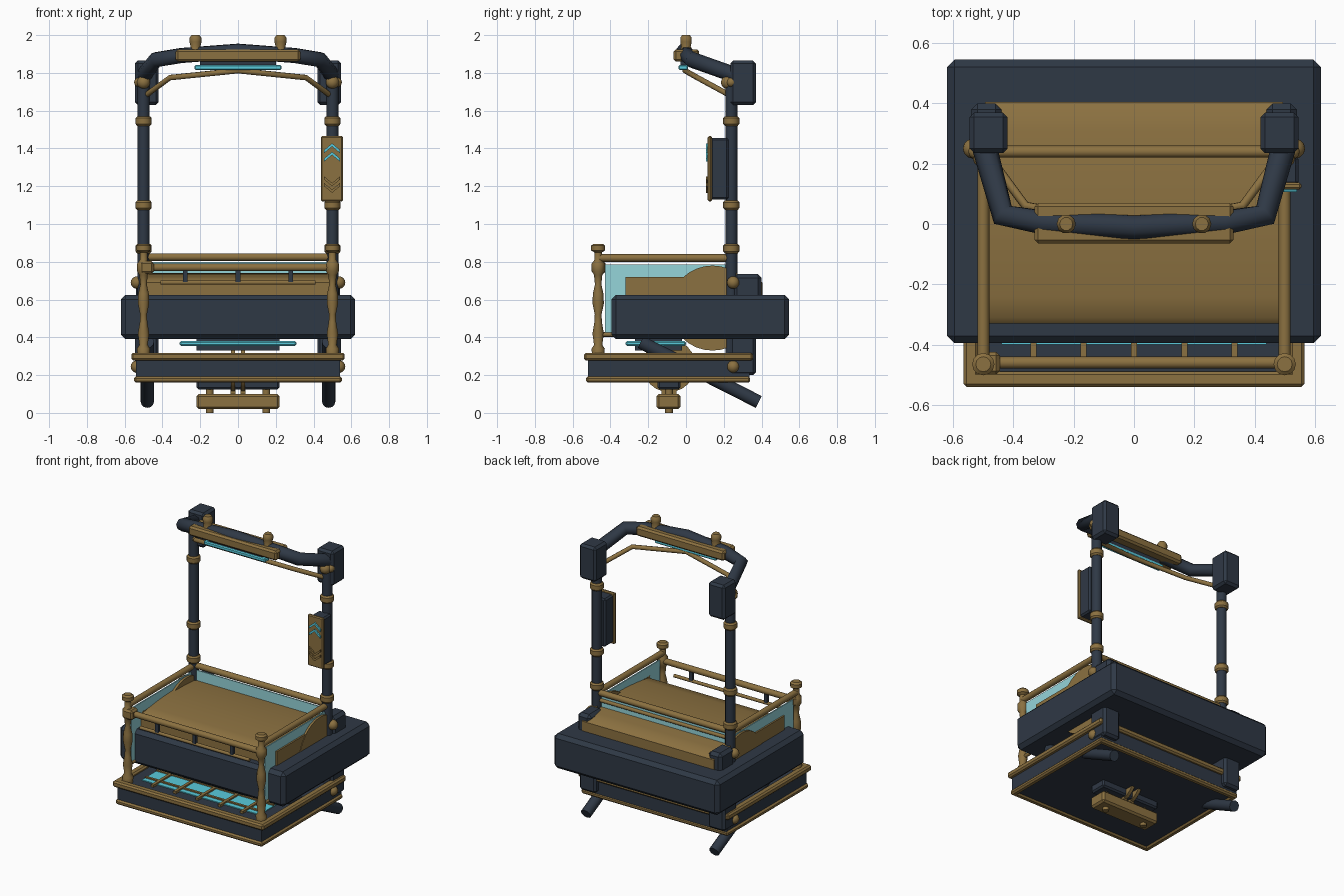
import bpy, bmesh, math
from mathutils import Vector

if "Cube" in bpy.data.objects:
    bpy.data.objects.remove(bpy.data.objects["Cube"])


def material(name, rgb):
    m = bpy.data.materials.new(name)
    m.use_nodes = True
    m.diffuse_color = (*rgb, 1)
    m.node_tree.nodes["Principled BSDF"].inputs["Base Color"].default_value = (*rgb, 1)
    return m


NAVY = material("dark navy", (0.028, 0.04, 0.06))
BRASS = material("aged brass", (0.26, 0.165, 0.052))
CYAN = material("bright cyan", (0.1, 0.6, 0.72))
GLASS = material("pale cyan glass", (0.3, 0.66, 0.7))


def finish(name, bm, mat, smooth=False):
    bmesh.ops.recalc_face_normals(bm, faces=bm.faces)
    me = bpy.data.meshes.new(name)
    bm.to_mesh(me)
    bm.free()
    me.materials.append(mat)
    ob = bpy.data.objects.new(name, me)
    bpy.context.collection.objects.link(ob)
    if smooth:
        bpy.ops.object.select_all(action="DESELECT")
        ob.select_set(True)
        bpy.context.view_layer.objects.active = ob
        bpy.ops.object.shade_smooth_by_angle(angle=math.radians(40))
    return ob


def box(name, xs, ys, zs, mat, bevel=0.0):
    """Box from three (low, high) ranges."""
    bm = bmesh.new()
    bmesh.ops.create_cube(bm, size=1)
    for v in bm.verts:
        v.co = [(a + b) / 2 + c * (b - a) for c, (a, b) in zip(v.co, (xs, ys, zs))]
    if bevel:
        bmesh.ops.bevel(bm, geom=bm.edges[:], offset=bevel, segments=1,
                        affect="EDGES", profile=0.5)
    return finish(name, bm, mat)


def rod(name, a, b, r, mat, sides=12):
    """Cylinder between two points."""
    a, b = Vector(a), Vector(b)
    bm = bmesh.new()
    bmesh.ops.create_cone(bm, cap_ends=True, segments=sides, radius1=r, radius2=r,
                          depth=(b - a).length)
    turn = (b - a).to_track_quat("Z", "Y")
    for v in bm.verts:
        v.co = turn @ v.co + (a + b) / 2
    return finish(name, bm, mat, True)


def turned(name, x, y, profile, mat, sides=12):
    """Lathe a list of (radius, height) pairs around a vertical axis."""
    bm = bmesh.new()
    rings = [[bm.verts.new((x + r * math.cos(math.tau * i / sides),
                            y + r * math.sin(math.tau * i / sides), z))
              for i in range(sides)] for r, z in profile]
    for low, high in zip(rings, rings[1:]):
        for i in range(sides):
            j = (i + 1) % sides
            bm.faces.new((low[i], low[j], high[j], high[i]))
    bm.faces.new(rings[0])
    bm.faces.new(rings[-1])
    return finish(name, bm, mat, True)


def ball(name, at, r, mat=BRASS):
    bm = bmesh.new()
    bmesh.ops.create_uvsphere(bm, u_segments=12, v_segments=8, radius=r)
    bmesh.ops.translate(bm, verts=bm.verts, vec=at)
    return finish(name, bm, mat, True)


def tube(name, points, r, mat):
    """Bent tube along a mirrored half path that ends on x = 0."""
    path = points + [(-x, y, z) for x, y, z in reversed(points[:-1])]
    cu = bpy.data.curves.new(name, "CURVE")
    cu.dimensions = "3D"
    cu.bevel_depth = r
    cu.bevel_resolution = 2
    cu.use_fill_caps = True
    sp = cu.splines.new("POLY")
    sp.points.add(len(path) - 1)
    for p, co in zip(sp.points, path):
        p.co = (*co, 1)
    cu.materials.append(mat)
    ob = bpy.data.objects.new(name, cu)
    bpy.context.collection.objects.link(ob)


def frame(name, x, y0, y1, zs, w):
    """Rectangular rim made of four bars."""
    for s in (-1, 1):
        box(name + "_side", sorted((s * x, s * (x - w))), (y0, y1), zs, BRASS, 0.01)
    box(name + "_front", (-x, x), (y0, y0 + w), zs, BRASS, 0.01)
    box(name + "_back", (-x, x), (y1 - w, y1), zs, BRASS, 0.01)


# Platform with two rims, lit floor and lattice
box("platform", (-0.54, 0.54), (-0.52, 0.335), (0.17, 0.3), NAVY)
frame("upper_rim", 0.565, -0.54, 0.355, (0.277, 0.318), 0.05)
frame("lower_rim", 0.55, -0.53, 0.34, (0.16, 0.193), 0.04)
box("floor_light", (-0.44, 0.44), (-0.4, 0.2), (0.3, 0.306), CYAN)
for i in range(-2, 3):
    x = i * 0.167
    box("lattice_long", (x - 0.01, x + 0.01), (-0.44, 0.2), (0.3, 0.316), BRASS)
for y in (-0.36, -0.24, -0.12):
    box("lattice_cross", (-0.44, 0.44), (y - 0.008, y + 0.008), (0.3, 0.314), BRASS)

# Underside and gear between platform and hull
box("hull_light", (-0.31, 0.31), (-0.32, 0), (0.355, 0.38), CYAN, 0.008)
box("hull_light_mount", (-0.22, 0.22), (-0.27, -0.02), (0.33, 0.39), NAVY)
box("coupling_plate", (-0.22, 0.22), (-0.15, -0.03), (0.125, 0.18), NAVY, 0.01)
box("coupling_block", (-0.22, 0.22), (-0.155, -0.03), (0.02, 0.1), BRASS, 0.012)
for s in (-1, 1):
    rod("coupling_disc", (s * 0.015, -0.09, 0.25), (s * 0.037, -0.09, 0.25), 0.14, BRASS, 24)
    rod("coupling_pin", (s * 0.15, -0.09, 0), (s * 0.15, -0.09, 0.16), 0.02, BRASS)
    box("coupling_neck", sorted((s * 0.012, s * 0.04)), (-0.13, -0.05), (0.09, 0.16), BRASS)

# Large hull and domed lid
box("hull", (-0.62, 0.62), (-0.395, 0.545), (0.39, 0.625), NAVY, 0.024)
bm = bmesh.new()
outline = [(-0.33, 0.6), (-0.33, 0.69)]
outline += [(0.035 + 0.345 * t / 5, 0.74 - 0.03 * (t / 5) ** 2) for t in range(-5, 6)]
outline += [(0.405, 0.69), (0.405, 0.6)]
ends = [[bm.verts.new((x, y, z)) for y, z in outline] for x in (-0.495, 0.495)]
n = len(outline)
for i in range(n):
    j = (i + 1) % n
    bm.faces.new((ends[0][i], ends[0][j], ends[1][j], ends[1][i]))
for e in ends:
    bm.faces.new(e)
finish("lid", bm, BRASS, True)

# Rails across the front and back
rod("back_rail", (-0.5, 0.24, 0.825), (0.5, 0.24, 0.825), 0.02, BRASS)
rod("back_mid_rail", (-0.5, 0.24, 0.775), (0.5, 0.24, 0.775), 0.012, BRASS)
box("back_glass", (-0.48, 0.48), (0.228, 0.236), (0.62, 0.8), GLASS)
rod("front_rail", (-0.5, -0.46, 0.77), (0.5, -0.46, 0.77), 0.02, BRASS)
rod("front_lower_bar", (-0.41, -0.46, 0.69), (0.41, -0.46, 0.69), 0.011, BRASS)
for x in (-0.28, 0, 0.28):
    box("front_bar_strut", (x - 0.012, x + 0.012), (-0.47, -0.45), (0.685, 0.76), NAVY)
box("rail_hinge", (-0.52, -0.445), (-0.5, -0.425), (0.737, 0.803), BRASS, 0.012)

baluster = [(0.032, 0.3), (0.035, 0.34), (0.022, 0.36), (0.03, 0.42), (0.02, 0.48),
            (0.018, 0.52), (0.03, 0.58), (0.028, 0.63), (0.017, 0.68), (0.022, 0.73),
            (0.034, 0.75), (0.034, 0.79), (0.02, 0.81), (0.02, 0.85), (0.037, 0.86),
            (0.037, 0.885), (0.025, 0.895)]
for s in (-1, 1):
    # Side walls of the basket
    turned("front_post", s * 0.5, -0.465, baluster, BRASS)
    rod("side_rail", (s * 0.5, -0.465, 0.82), (s * 0.5, 0.24, 0.82), 0.02, BRASS)
    rod("side_bottom_rail", (s * 0.5, -0.46, 0.415), (s * 0.5, -0.38, 0.415), 0.012, BRASS)
    box("side_glass", sorted((s * 0.496, s * 0.504)), (-0.43, 0.22), (0.42, 0.785), GLASS)
    box("side_plate", sorted((s * 0.495, s * 0.515)), (-0.32, 0.1), (0.5, 0.72), BRASS)
    rod("side_disc", (s * 0.48, 0.14, 0.555), (s * 0.518, 0.14, 0.555), 0.225, BRASS, 32)

    # Rear uprights with collars and brackets
    rod("upright", (s * 0.5, 0.24, 0.25), (s * 0.5, 0.24, 1.75), 0.032, NAVY)
    for z in (0.87, 1.1, 1.545):
        turned("collar", s * 0.5, 0.24, [(0.034, z - 0.025), (0.043, z - 0.015),
               (0.043, z + 0.015), (0.034, z + 0.025)], BRASS)
    box("upper_bracket", sorted((s * 0.44, s * 0.54)), (0.25, 0.4), (0.55, 0.735), NAVY, 0.02)
    box("lower_bracket", sorted((s * 0.42, s * 0.545)), (0.23, 0.37), (0.2, 0.42), NAVY, 0.015)
    for z in (0.245, 0.69):
        ball("bracket_bolt", (s * 0.535, 0.25, z), 0.033)
    rod("slanted_leg", (s * 0.48, -0.24, 0.375), (s * 0.48, 0.385, 0.058), 0.035, NAVY)

    # Top corner housings
    box("corner_housing", sorted((s * 0.42, s * 0.545)), (0.235, 0.37), (1.63, 1.865), NAVY, 0.015)
    ball("corner_bolt", (s * 0.5, 0.22, 1.75), 0.035)
    ball("outer_corner_bolt", (s * 0.525, 0.24, 1.75), 0.025)
    turned("top_knob", s * 0.225, 0, [(0.036, 1.91), (0.026, 1.94), (0.032, 1.965),
           (0.032, 1.985), (0.022, 2.0)], BRASS, 10)

# Overhead arch, brace, cover and lamp
tube("arch", [(0.5, 0.27, 1.785), (0.435, 0.03, 1.87), (0.3, 0.005, 1.892),
              (0, -0.01, 1.915)], 0.042, NAVY)
tube("arch_brace", [(0.49, 0.235, 1.68), (0.36, 0.06, 1.775), (0, -0.005, 1.812)], 0.015, BRASS)
box("arch_cover", (-0.33, 0.33), (-0.065, 0.07), (1.86, 1.925), BRASS, 0.012)
box("arch_lamp", (-0.23, 0.23), (-0.04, 0.01), (1.815, 1.842), CYAN, 0.006)
box("lamp_mount", (-0.2, 0.2), (-0.03, 0.01), (1.835, 1.87), NAVY)

# Control panel on the left upright
box("control_box", (0.45, 0.545), (0.13, 0.225), (1.13, 1.455), NAVY, 0.01)
box("control_plate", (0.44, 0.555), (0.115, 0.137), (1.12, 1.465), BRASS, 0.006)


def chevron(name, z, rise, mat):
    bm = bmesh.new()
    line = [(-0.042, 0), (0, rise), (0.042, 0)]
    rows = [[bm.verts.new((0.498 + x, y, z + dz + t)) for x, dz in line]
            for y, t in ((0.106, 0), (0.106, 0.017), (0.12, 0.017), (0.12, 0))]
    for a, b in zip(rows, rows[1:] + rows[:1]):
        for i in (0, 1):
            bm.faces.new((a[i], a[i + 1], b[i + 1], b[i]))
    for i in (0, 2):
        bm.faces.new([r[i] for r in rows])
    finish(name, bm, mat)


for z in (1.33, 1.375):
    chevron("up_chevron", z, 0.035, CYAN)
for z in (1.2, 1.235):
    chevron("down_chevron", z, -0.035, BRASS)
